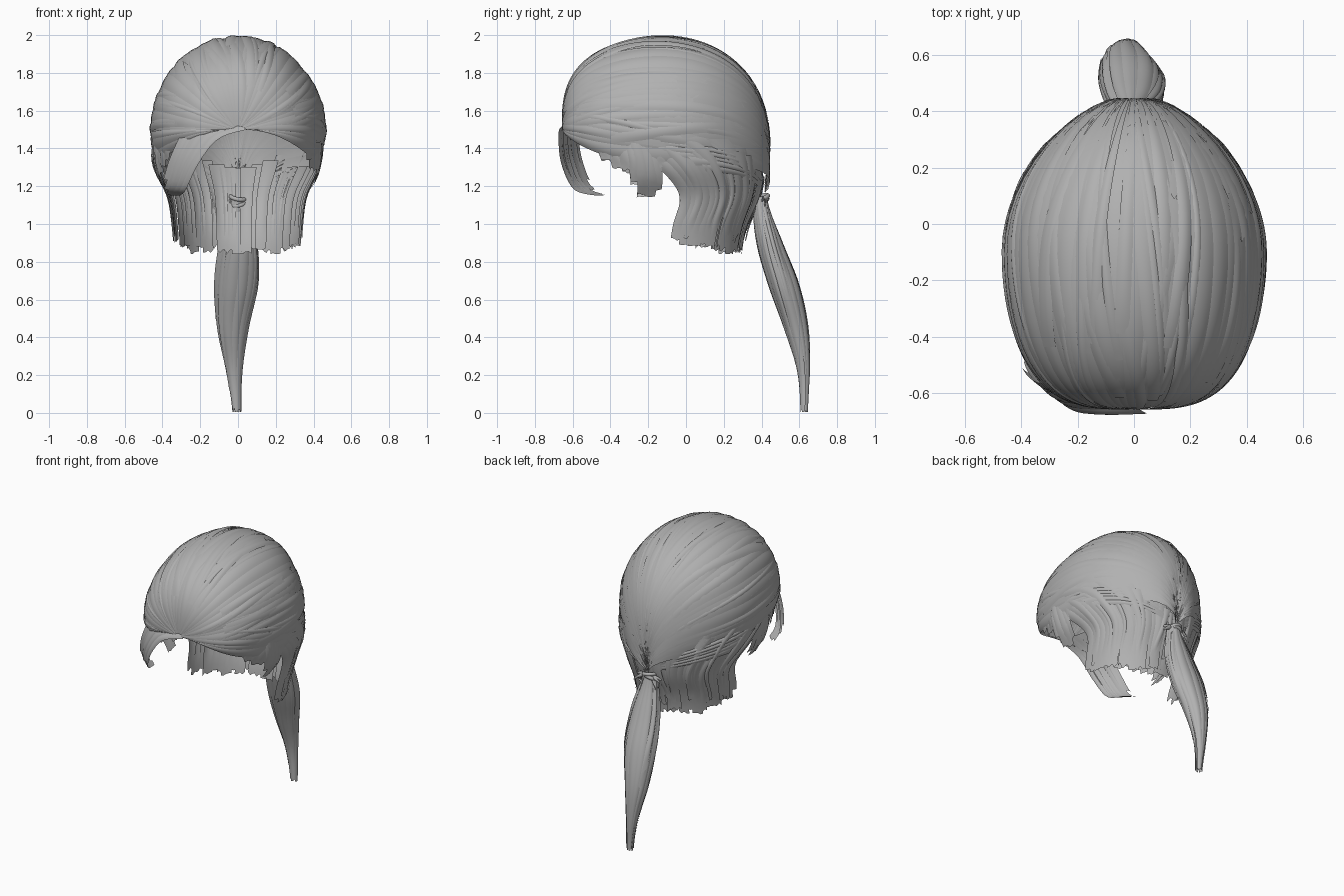
import bpy, random
from math import sin, cos, pi, radians
from mathutils import Vector

random.seed(4)
cube = bpy.data.objects.get("Cube")
if cube:
    bpy.data.objects.remove(cube, do_unlink=True)

hair = bpy.data.materials.new("hair grey")
hair.use_nodes = True
GREY = (0.44, 0.44, 0.44, 1)
hair.diffuse_color = GREY
hair.node_tree.nodes["Principled BSDF"].inputs["Base Color"].default_value = GREY


def spline(keys, v):
    """Smooth interpolation through evenly spaced key values."""
    s = min(max(v, 0), 1) * (len(keys) - 1)
    i = min(int(s), len(keys) - 2)
    t = s - i
    b, c = keys[i], keys[i + 1]
    a, d = keys[max(i - 1, 0)], keys[min(i + 2, len(keys) - 1)]
    m, n = (c - a) / 2, (d - b) / 2
    return b + m * t + (3 * (c - b) - 2 * m - n) * t * t + (2 * (b - c) + m + n) * t ** 3


# Surfaces: u runs across the locks, v runs along them, lift pushes outwards
def cap(u, v, lift):
    th = 0.008 + (pi - 0.05) * v ** 1.35
    t = th / pi
    s = max(sin(th), 0)
    wide, tall, deep = (s ** 0.6, s ** 0.68, 0.555) if t < 0.5 else (s ** 1.4, s ** 0.8, 0.58)
    if cos(u) < 0 and t < 0.5:
        tall = s ** 1.4
    r = 1 + lift * 2
    return Vector((0.455 * r * wide * sin(u),
                   -0.1 - (deep + lift * 0.3) * cos(th) - 0.08 * t ** 18,
                   1.5 + 0.49 * r * tall * cos(u) - 0.35 * t ** 6))


def nape(u, v, lift):
    a = u + radians(35) * (u / 1.57) * (1 - v) ** 6
    rx = spline((0.445, 0.43, 0.365, 0.345, 0.335), v) + lift
    ry = spline((0.52, 0.49, 0.4, 0.385, 0.375), v) + lift
    return Vector((rx * sin(a), spline((-0.1, -0.08, -0.02, -0.06, -0.08), v) + ry * cos(a),
                   1.45 - 0.61 * v))


def gather(u, v, lift):
    return nape(1.4 - 1.32 * v, u * (1 - 0.6 * v) + 0.36 * v ** 1.5, lift)


def sideburn(u, v, lift):
    y = u - 0.02 * v + 0.06 * sin(v * 2)
    x = spline((0.44, 0.435, 0.41, 0.35), v) + lift - max(0, -0.28 - y) * 0.45
    return Vector((x, y, 1.44 - 0.31 * v))


def forelock(u, v, lift):
    return Vector((spline((0.0, -0.15, -0.25, -0.31, -0.34), v) - u * (0.8 - 0.2 * v),
                   spline((-0.635, -0.64, -0.625, -0.56, -0.44), v) + u * 0.5 - lift,
                   spline((1.53, 1.47, 1.33, 1.19, 1.15), v) + u * 0.5 * (1 - v)))


def tail(u, v, lift):
    rx = spline((0.045, 0.09, 0.107, 0.08, 0.043, 0.024), v) + lift
    ry = spline((0.04, 0.068, 0.08, 0.065, 0.037, 0.023), v) + lift
    return Vector((spline((0, 0, -0.01, -0.028, -0.022, -0.008), v) + rx * sin(u),
                   spline((0.395, 0.445, 0.52, 0.585, 0.625, 0.63), v) + ry * cos(u),
                   1.13 - 1.125 * v))


def lock(mesh, f, u, w, v0=0.0, v1=1.0, lift=0.0, drift=0.0, taper=0.0, rows=18, arch=0.008, mirror=1):
    """One ribbon of hair with a gently arched section."""
    verts, faces = mesh
    base, cols = len(verts), 5
    jag = [random.uniform(-0.02, 0.02) for _ in range(cols)]
    for r in range(rows + 1):
        k = r / rows
        for c in range(cols):
            e = c / (cols - 1) * 2 - 1
            v = min(v0 + (v1 - v0) * k + jag[c] * k ** 8, 1)
            p = f(u + drift * (k - 0.5) + e * w / 2 * (1 - taper * k), max(v, 0),
                  lift + arch * (1 - e * e) * sin(pi * min(k + 0.1, 1)))
            verts.append(Vector((p.x * mirror, p.y, p.z)))
    for r in range(rows):
        for c in range(cols - 1):
            i = base + r * cols + c
            quad = (i, i + cols, i + cols + 1, i + 1)
            faces.append(quad if mirror > 0 else quad[::-1])


def finish(name, mesh):
    data = bpy.data.meshes.new(name)
    data.from_pydata(mesh[0], [], mesh[1])
    ob = bpy.data.objects.new(name, data)
    bpy.context.collection.objects.link(ob)
    data.materials.append(hair)
    bpy.ops.object.select_all(action="DESELECT")
    ob.select_set(True)
    bpy.context.view_layer.objects.active = ob
    bpy.ops.object.shade_smooth_by_angle(angle=radians(50))


rnd = random.uniform

# Swept-back hair over the crown: a full layer, then loose overlapping locks
crown, loose = ([], []), ([], [])
n = 27
for i in range(n):
    u = radians(-106 + 212 * i / (n - 1))
    lock(crown, cap, u, 0.21, lift=rnd(-0.004, 0.006), rows=30)
for i in range(46):
    u = radians(rnd(-95, 95))
    a = rnd(0.05, 0.45)
    lock(loose, cap, u, rnd(0.08, 0.2), a, min(a + rnd(0.35, 0.6), 0.96),
         rnd(0.004, 0.01), rnd(-0.3, 0.3), 0.35, rows=24)
finish("crown_hair", crown)
finish("loose_crown_locks", loose)

# Hair falling behind the ears and across the nape, starting lower at the middle
back = ([], [])
n = 25
for i in range(n):
    s = -1 + 2 * i / (n - 1)
    lock(back, nape, s * 1.5, 0.19, 0.25 * max(0, 1 - (s / 0.5) ** 2),
         0.97 - 0.1 * abs(s) ** 3 + rnd(-0.04, 0.03), rnd(-0.01, 0.008))
for i in range(22):
    s = rnd(-1, 1)
    lock(back, nape, s * 1.45, rnd(0.08, 0.15), 0.35 * max(0, 1 - (s / 0.5) ** 2),
         rnd(0.8, 0.97), rnd(0.004, 0.016), rnd(-0.15, 0.15), 0.3)
finish("nape_hair", back)

# Locks gathered from above the ears round to the tie
gathered = ([], [])
for m in (1, -1):
    for i in range(5):
        lock(gathered, gather, 0.02 + 0.055 * i, 0.085, 0.05 * i, 1, 0.004 + rnd(0, 0.008), mirror=m)
finish("gathered_side_locks", gathered)

# Temple hair and sideburns in front of the ears
burns = ([], [])
for m in (1, -1):
    for u, end in ((-0.45, 0.35), (-0.4, 0.48), (-0.35, 0.55), (-0.31, 0.75),
                   (-0.27, 0.95), (-0.23, 1.0), (-0.2, 0.85), (-0.16, 0.5)):
        lock(burns, sideburn, u, 0.08, 0, end + rnd(-0.06, 0), rnd(-0.006, 0.006), taper=0.3, rows=8, mirror=m)
finish("sideburns", burns)

# Forelock sweeping down one side of the forehead
fore = ([], [])
for u, w, end in ((-0.03, 0.06, 0.98), (0.01, 0.07, 1), (0.05, 0.07, 0.95), (0.09, 0.07, 0.8), (0.12, 0.07, 0.7)):
    lock(fore, forelock, u, w, 0, end, rnd(0, 0.01), taper=0.3)
finish("forelock", fore)

# Ponytail: closed bundle of locks with shorter ones on top
pony = ([], [])
for i in range(11):
    lock(pony, tail, 2 * pi * i / 11, 0.78, lift=rnd(-0.01, 0.003), drift=0.4, rows=24)
for i in range(10):
    lock(pony, tail, rnd(0, 2 * pi), rnd(0.35, 0.6), 0, rnd(0.45, 0.9), rnd(0, 0.007), 0.5, 0.3, rows=20)
finish("ponytail", pony)

# Hair wound around the base of the ponytail
for i, tilt in enumerate((0.25, 0.5)):
    bpy.ops.mesh.primitive_torus_add(location=(0, 0.395, 1.14 - 0.025 * i), rotation=(tilt, 0.2 - 0.4 * i, 0),
                                     major_radius=0.04, minor_radius=0.012,
                                     major_segments=20, minor_segments=8)
    ring = bpy.context.object
    ring.name = "tie_wrap_%d" % (i + 1)
    ring.data.materials.append(hair)
    bpy.ops.object.shade_smooth_by_angle(angle=radians(50))

# Short wisps escaping around the tie
wisps = ([], [])
for ang in (-1.9, -1.3, -0.6, 0.5, 1.2, 2.0):
    def wisp(u, v, lift, ang=ang):
        return Vector(((0.03 + 0.1 * v) * sin(ang), 0.4 + 0.03 * cos(ang) * v + lift,
                       1.13 - 0.04 * v * v + u - 0.05 * cos(ang) * v))
    lock(wisps, wisp, 0, 0.035, 0, rnd(0.6, 1), 0.01, taper=0.6, rows=6)
finish("tie_wisps", wisps)
